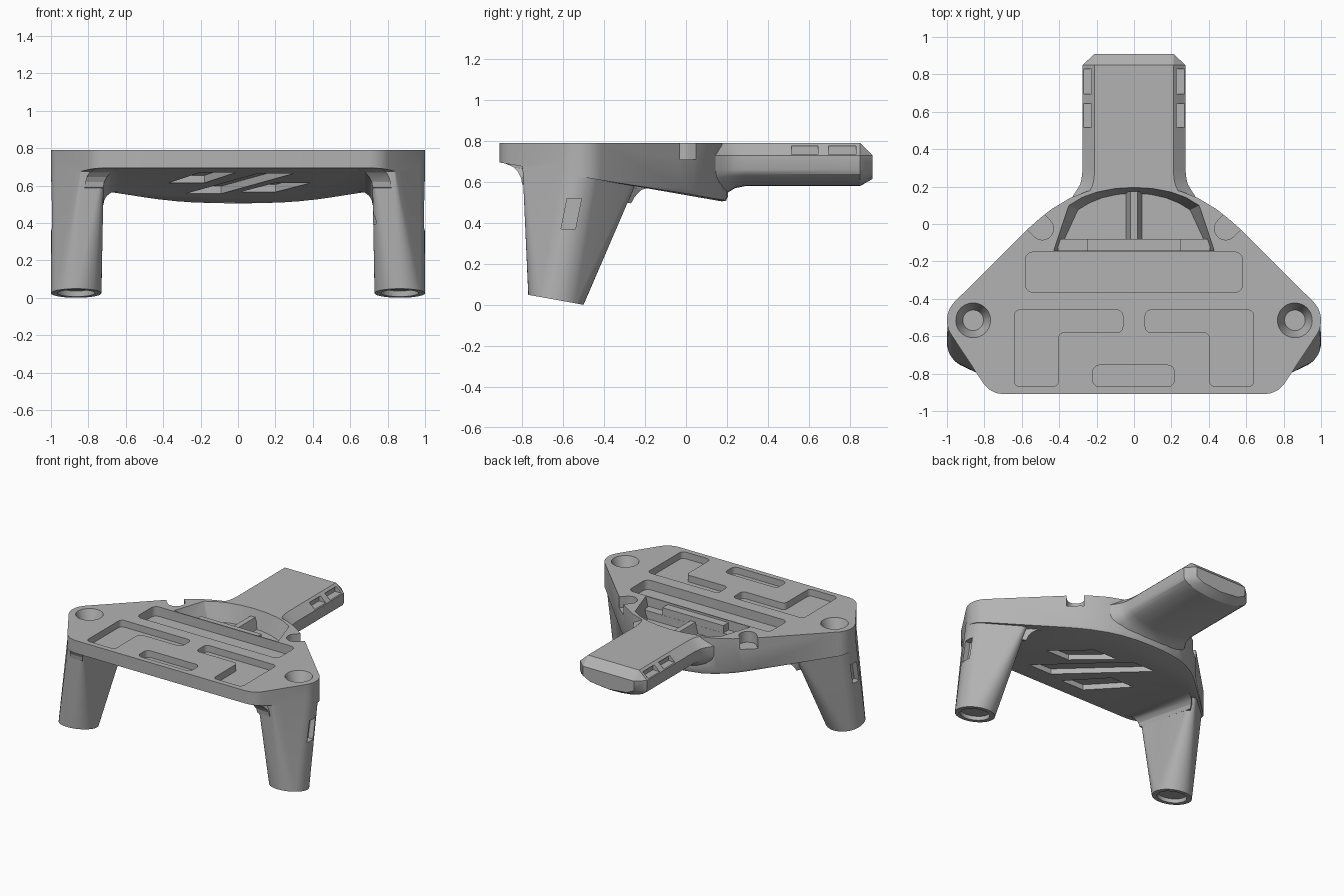
import bpy, bmesh
from math import sin, cos, radians, sqrt
from mathutils import Vector, Matrix

if "Cube" in bpy.data.objects:
    bpy.data.objects.remove(bpy.data.objects["Cube"], do_unlink=True)

TOP = 0.79
grey = bpy.data.materials.new("light grey plastic")
grey.use_nodes = True
grey.diffuse_color = (0.45, 0.45, 0.45, 1)
grey.node_tree.nodes["Principled BSDF"].inputs["Base Color"].default_value = grey.diffuse_color


def under(y):
    """Height of the sloping underside."""
    return 0.536 - 0.175 * y


def finish(name, bm):
    bmesh.ops.recalc_face_normals(bm, faces=bm.faces)
    mesh = bpy.data.meshes.new(name)
    bm.to_mesh(mesh)
    bm.free()
    mesh.materials.append(grey)
    ob = bpy.data.objects.new(name, mesh)
    bpy.context.scene.collection.objects.link(ob)
    return ob


def hull(name, points, side=1):
    bm = bmesh.new()
    for x, y, z in points:
        bm.verts.new((x * side, y, z))
    res = bmesh.ops.convex_hull(bm, input=bm.verts)
    bmesh.ops.delete(bm, geom=list({v for v in res["geom_interior"] + res["geom_unused"]
                                    if isinstance(v, bmesh.types.BMVert)}), context='VERTS')
    bmesh.ops.dissolve_limit(bm, angle_limit=0.002, verts=bm.verts, edges=bm.edges)
    return finish(name, bm)


def prism(name, poly, low, high, side=1, radius=0):
    """Upright prism with rounded corners; low and high are heights as functions of y."""
    bm = bmesh.new()
    face = bm.faces.new([bm.verts.new((x * side, y, 0)) for x, y in poly])
    if radius:
        bmesh.ops.bevel(bm, geom=list(bm.verts), offset=radius, segments=5,
                        profile=0.5, affect='VERTICES')
    base = list(bm.verts)
    bmesh.ops.extrude_face_region(bm, geom=list(bm.faces))
    for v in bm.verts:
        v.co.z = low(v.co.y) if v in base else high(v.co.y)
    return finish(name, bm)


def box(x0, x1, y0, y1):
    return [(x0, y0), (x1, y0), (x1, y1), (x0, y1)]


def at(z):
    return lambda y: z


def circle(x, y, r, z, n=40):
    ring = [(x + r * cos(radians(360 * i / n)), y + r * sin(radians(360 * i / n))) for i in range(n)]
    return [(a, b, z(b)) for a, b in ring]


def block(name, centre, size, angle, side):
    bm = bmesh.new()
    bmesh.ops.create_cube(bm, size=1)
    m = Matrix.Translation(centre) @ Matrix.Rotation(radians(angle), 4, 'Z') @ Matrix.Diagonal((*size, 1))
    bmesh.ops.transform(bm, matrix=m, verts=bm.verts)
    for v in bm.verts:
        v.co.x *= side
    return finish(name, bm)


def combine(target, others, operation):
    bpy.context.view_layer.objects.active = target
    for ob in others:
        ob.hide_render = True
        mod = target.modifiers.new("join", 'BOOLEAN')
        mod.operation, mod.solver, mod.object = operation, 'EXACT', ob
        bpy.ops.object.modifier_apply(modifier=mod.name)
        bpy.data.objects.remove(ob, do_unlink=True)


# Plate outline: front corner, shoulder arc, curved back
shoulder = [(0.86 + 0.14 * cos(radians(a)), -0.515 + 0.14 * sin(radians(a))) for a in range(-33, 46, 6)]
back = [(0.56, -0.02), (0.5, 0.033), (0.44, 0.08), (0.34, 0.14), (0.25, 0.175), (0.12, 0.2), (0, 0.205)]
half = [(0.7, -0.91), (0.735, -0.904), (0.77, -0.888), (0.8, -0.86)] + shoulder + back
shell = []
for x, y in half:
    inset = 0.03 if y > -0.1 else 0
    for s in (1, -1):
        shell += [(s * x, y, TOP), (s * x, y, under(y) + inset),
                  (s * x * (1 - inset * 0.3), y - inset * 0.3, under(y) + inset * 0.3),
                  (s * x * (1 - inset), y - inset, under(y - inset))]
body = hull("bracket_body", shell)

added, cutters = [], []

# Tongue: faceted top, rounded belly, chamfered tip
upper = [(0.21, TOP), (0.275, 0.73), (0.275, 0.66)]
belly = [(0.275 * cos(radians(a)), 0.66 - 0.08 * sin(radians(a))) for a in range(15, 91, 15)]


def tongue_ring(y, wide=1, drop=1):
    ring = [(x * wide, z) for x, z in upper] + [(x * wide, 0.66 - (0.66 - z) * drop) for x, z in belly]
    return [(s * x, y, z) for x, z in ring for s in (1, -1)]


tip = [(s * x, 0.91, z) for s in (1, -1) for x, z in ((0.21, 0.73), (0.21, 0.66), (0.15, 0.63), (0, 0.615))]
added.append(hull("tongue", tongue_ring(0.1) + tongue_ring(0.85) + tip))
# Fairing where the tongue meets the plate
steps = [(0.11, 1.28, 1.7), (0.17, 1.14, 1.65), (0.21, 1.05, 1.35), (0.24, 1.02, 1.12), (0.29, 1, 1)]
for a, b in zip(steps, steps[1:]):
    added.append(hull("tongue_fairing", tongue_ring(*a) + tongue_ring(*b)))


# Legs: loft from the plate shoulder to a tilted round foot
def foot(y):
    return 0.025 - 0.18 * (y + 0.635)


leg_top = [(0.72, -0.8), (0.835, -0.8)] + shoulder + [(0.74, -0.205), (0.72, -0.19)]


def flare_ring(h):
    d = 0.09 * (1 - sqrt(max(0, 1 - (1 - h / 0.09) ** 2)))
    ring = [(0.72 - d, -0.8 - d), (0.82 - 0.65 * d, -0.8 - d),
            (0.82, -0.34 - 0.42 * h), (0.72 - d, -0.23 - 0.42 * h + d / 2)]
    return [(x, y, under(y) - h + 0.003) for x, y in ring]


for s in (1, -1):
    added.append(hull("leg", circle(0.865, -0.635, 0.135, foot)
                      + [(x - 0.003, y, 0.72) for x, y in leg_top], s))
    levels = [0.09, 0.06, 0.035, 0.015, 0]
    for a, b in zip(levels, levels[1:]):
        added.append(hull("leg_fillet", flare_ring(a) + flare_ring(b), s))

    # Foot recess and countersunk shoulder hole
    cutters.append(hull("foot_recess", circle(0.865, -0.635, 0.1, lambda y: foot(y) - 0.1)
                        + circle(0.865, -0.635, 0.1, lambda y: foot(y) + 0.03), s))
    cutters.append(hull("shoulder_hole", circle(0.86, -0.515, 0.097, at(TOP + 0.01))
                        + circle(0.86, -0.515, 0.055, at(0.69)), s))
    # Strap slots in the legs
    cutters.append(hull("outer_leg_slot", [(x, y + dy, z) for x in (0.955, 1.1) for y in (-0.61, -0.54)
                                           for z, dy in ((0.37, 0), (0.52, 0.03))], s))
    cutters.append(block("inner_leg_slot", (0.75, -0.7, 0.47), (0.1, 0.09, 0.15), 35, s))
    # Edge notches beside the tongue
    cutters.append(hull("edge_notch", [(x + d, y + d, z) for d in (0, 0.12) for h in (0.71, 0.85)
                                       for x, y, z in circle(0.49, -0.025, 0.06, at(h), 24)], s))
    # L-shaped pockets in the top
    ell = [(0.06, -0.46), (0.64, -0.46), (0.64, -0.87), (0.405, -0.87), (0.405, -0.58), (0.06, -0.58)]
    cutters.append(prism("ell_pocket", ell, at(0.74), at(0.85), s, 0.03))
    # Strap windows along the tongue
    for y0, y1 in ((0.515, 0.645), (0.695, 0.83)):
        cutters.append(prism("tongue_window", box(0.215, 0.35, y0, y1), at(0.735), at(0.775), s))

# Long and short rounded pockets in the top
cutters.append(prism("long_pocket", box(-0.58, 0.58, -0.365, -0.15), at(0.72), at(0.85), 1, 0.04))
cutters.append(prism("short_pocket", box(-0.22, 0.215, -0.87, -0.755), at(0.74), at(0.85), 1, 0.035))

# Domed recess at the root of the tongue
rim = [(0.43, -0.142), (0.35, 0.1), (0.28, 0.143), (0.2, 0.172), (0.1, 0.191), (0, 0.197)]
floor = [(0.4, -0.142), (0.3, 0.075), (0.24, 0.112), (0.17, 0.14), (0.09, 0.158), (0, 0.165)]
cutters.append(hull("domed_recess", [(s * x, y, z) for s in (1, -1)
                                     for ring, z in ((rim, TOP + 0.005), (floor, 0.66)) for x, y in ring]))

# Slanted slots in the underside
for x0, y0, x1, y1 in ((-0.37, -0.45, -0.2, -0.77), (-0.28, -0.12, 0.11, -0.74), (0.01, -0.17, 0.2, -0.45)):
    slot = [(x0, y0), (x0 + 0.19, y0), (x1 + 0.19, y1), (x1, y1)]
    cutters.append(prism("underside_slot", slot, lambda y: under(y) - 0.1, lambda y: under(y) + 0.04))

combine(body, added, 'UNION')
combine(body, cutters, 'DIFFERENCE')

# Stepped sill and centre rib inside the recess
parts = [body,
         prism("recess_sill", box(-0.405, 0.405, -0.146, -0.08), at(0.65), at(0.72)),
         prism("recess_sill_step", box(-0.25, 0.25, -0.145, -0.081), at(0.65), at(0.775)),
         hull("recess_rib", [(s * x, y, z) for s in (1, -1) for y in (-0.09, 0.175)
                             for x, z in ((0.045, 0.65), (0.02, 0.74))])]

for ob in parts:
    bpy.ops.object.select_all(action='DESELECT')
    ob.select_set(True)
    bpy.context.view_layer.objects.active = ob
    bpy.ops.object.shade_smooth_by_angle(angle=radians(30))
